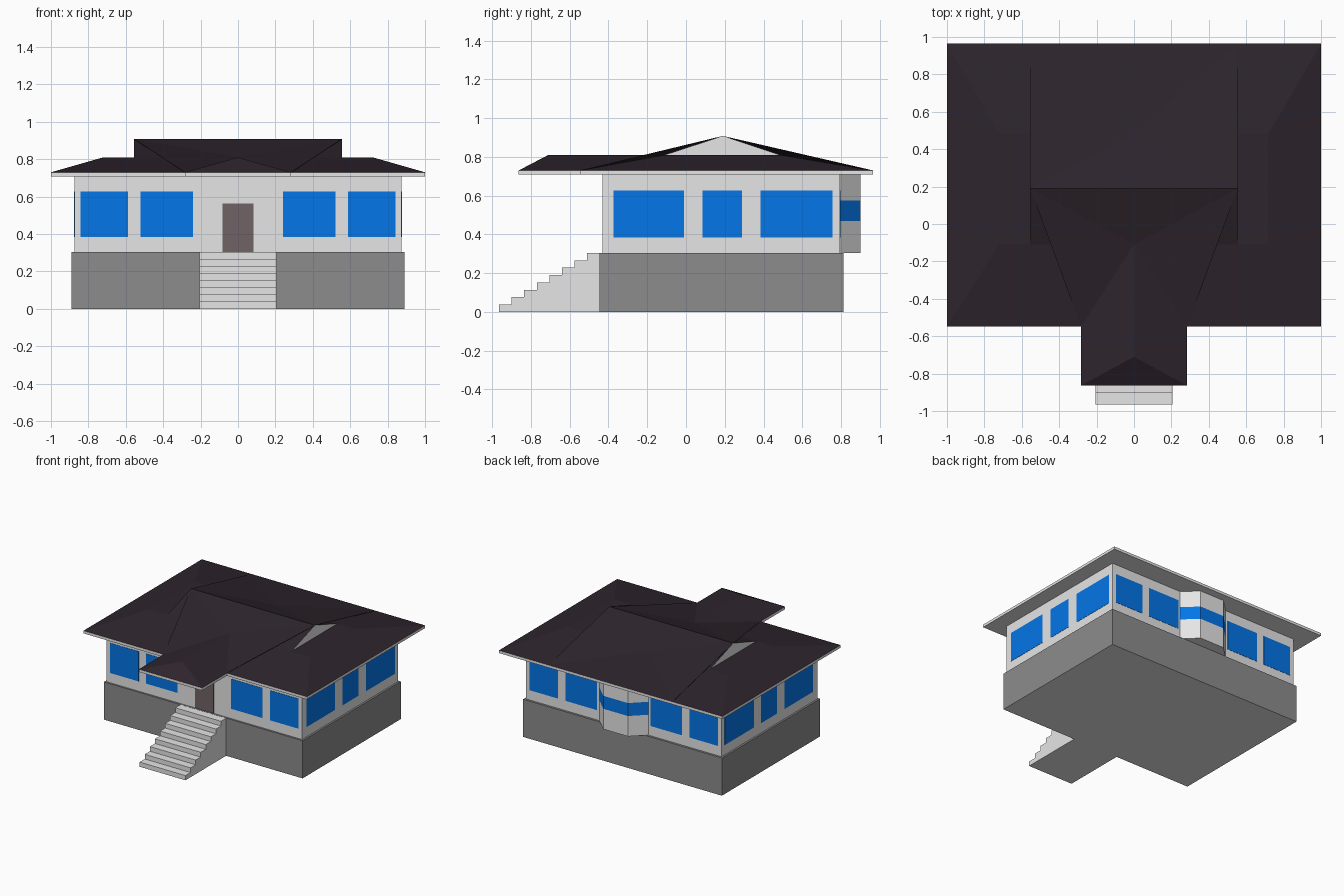
import bpy, bmesh

cube = bpy.data.objects.get("Cube")
if cube:
    bpy.data.objects.remove(cube, do_unlink=True)


def material(name, r, g, b):
    m = bpy.data.materials.new(name)
    m.use_nodes = True
    m.diffuse_color = (r, g, b, 1)
    bsdf = m.node_tree.nodes["Principled BSDF"]
    bsdf.inputs["Base Color"].default_value = (r, g, b, 1)
    bsdf.inputs["Roughness"].default_value = 0.8
    return m


WALL = material("off_white", 0.79, 0.79, 0.79)
STONE = material("stone_grey", 0.265, 0.265, 0.265)
ROOF = material("dark_roof", 0.027, 0.018, 0.026)
GLASS = material("window_blue", 0.001, 0.18, 0.8)
DOOR = material("door_brown", 0.165, 0.125, 0.13)


def finish(name, bm, mats, rule=None):
    """Turn a bmesh into an object; rule(normal) picks the second material."""
    bmesh.ops.recalc_face_normals(bm, faces=bm.faces)
    for f in bm.faces:
        f.normal_update()
        if rule and rule(f.normal):
            f.material_index = 1
    me = bpy.data.meshes.new(name)
    bm.to_mesh(me)
    bm.free()
    for m in mats:
        me.materials.append(m)
    ob = bpy.data.objects.new(name, me)
    bpy.context.collection.objects.link(ob)


def prism(name, outline, a, b, mats, axis="z", rule=None):
    """Extrude an outline from a to b: (x, y) along z, or (y, z) along x."""
    bm = bmesh.new()
    if axis == "z":
        pts = [(p, q, a) for p, q in outline]
        step = (0, 0, b - a)
    else:
        pts = [(a, p, q) for p, q in outline]
        step = (b - a, 0, 0)
    face = bm.faces.new([bm.verts.new(p) for p in pts])
    top = bmesh.ops.extrude_face_region(bm, geom=[face], use_keep_orig=True)["geom"]
    bmesh.ops.translate(bm, vec=step, verts=[v for v in top if isinstance(v, bmesh.types.BMVert)])
    finish(name, bm, mats, rule)


def box(name, x0, x1, y0, y1, z0, z1, mat):
    prism(name, [(x0, y0), (x1, y0), (x1, y1), (x0, y1)], z0, z1, [mat])


def hull(name, points, mat):
    """Convex solid around a few points."""
    bm = bmesh.new()
    for p in points:
        bm.verts.new(p)
    bmesh.ops.remove_doubles(bm, verts=bm.verts, dist=0.0001)
    bmesh.ops.convex_hull(bm, input=bm.verts)
    bmesh.ops.dissolve_limit(bm, angle_limit=0.01, verts=bm.verts, edges=bm.edges)
    finish(name, bm, [mat])


def hip(name, base, top, z0, z1, mat):
    """Sloped roof block between two rectangles (x0, x1, y0, y1)."""
    hull(name, [(x, y, z) for (x0, x1, y0, y1), z in ((base, z0), (top, z1))
                for x in (x0, x1) for y in (y0, y1)], mat)


def facing_down(n):
    return n.z < -0.9


def facing_side(n):
    return abs(n.x) > 0.9


# Foundation with a pale underside, and house walls
FX, FF, FB = 0.89, -0.445, 0.812
prism("foundation", [(-FX, FF), (FX, FF), (FX, FB), (-FX, FB)], 0, 0.305,
      [STONE, WALL], "z", facing_down)
WX, WF, WB = 0.875, -0.43, 0.795
box("house_walls", -WX, WX, WF, WB, 0.30, 0.715, WALL)

# Front stairs as one stepped profile
STEPS, Y0, H = 8, -0.965, 0.304
profile = [(FF, H), (FF, 0)]
for i in range(STEPS):
    y = Y0 + i * (FF - Y0) / STEPS
    profile += [(y, i * H / STEPS), (y, (i + 1) * H / STEPS)]
prism("front_stairs", profile, -0.205, 0.205, [WALL], "x")

# Door and windows as thin plates
T = 0.002
box("front_door", -0.082, 0.084, WF - T, WF, 0.305, 0.563, DOOR)
Z0, Z1 = 0.385, 0.627
for side, s in (("left", 1), ("right", -1)):
    for i, (a, b) in enumerate(((0.24, 0.522), (0.588, 0.843))):
        lo, hi = sorted((s * a, s * b))
        box(f"front_window_{side}_{i + 1}", lo, hi, WF - T, WF, Z0, Z1, GLASS)
        box(f"back_window_{side}_{i + 1}", lo, hi, WB, WB + T, Z0, Z1, GLASS)
    lo, hi = sorted((s * WX, s * (WX + T)))
    for i, (a, b) in enumerate(((-0.375, -0.01), (0.085, 0.29), (0.385, 0.755))):
        box(f"side_window_{side}_{i + 1}", lo, hi, a, b, Z0, Z1, GLASS)

# Bay at the back with a wrapping window band
bay = [(-0.22, WB), (-0.11, 0.90), (0.11, 0.90), (0.22, WB)]
prism("bay_lower_wall", bay, 0.305, 0.47, [WALL])
prism("bay_window_band", bay, 0.47, 0.575, [GLASS])
prism("bay_upper_wall", bay, 0.575, 0.715, [WALL])

# Eaves slab covering the house and the porch
EF, EB, PX, PF, EZ = -0.548, 0.965, 0.283, -0.863, 0.73
eaves = [(-1, EF), (-PX, EF), (-PX, PF), (PX, PF), (PX, EF), (1, EF), (1, EB), (-1, EB)]
prism("eaves", eaves, 0.708, EZ, [WALL])

# Roof: lower hip, raised gable and porch hip
RZ, TOP, RY, GX = 0.81, 0.908, 0.19, 0.555
GF, GB = -0.11, 0.485
hip("main_roof", (-1, 1, EF, EB), (-0.72, 0.72, GF, GB), EZ, RZ, ROOF)
prism("upper_roof", [(GF, RZ), (GB, RZ), (RY, TOP)], -GX, GX, [ROOF, WALL], "x", facing_side)
hip("porch_roof", (-PX, PX, PF, GF), (0, 0, -0.71, GF), EZ, RZ, ROOF)

# Thin roof sheets running straight from the ridge ends to the eaves
for side, s in (("left", 1), ("right", -1)):
    for end, x, eave, foot in (("front", PX, EF, GF), ("back", GX, EB, GB)):
        corners = [(s * GX, RY, TOP), (s * x, eave, EZ), (0, foot, RZ)]
        hull(f"roof_sheet_{side}_{end}",
             [(px, py, pz - d) for px, py, pz in corners for d in (0, 0.002)], ROOF)
